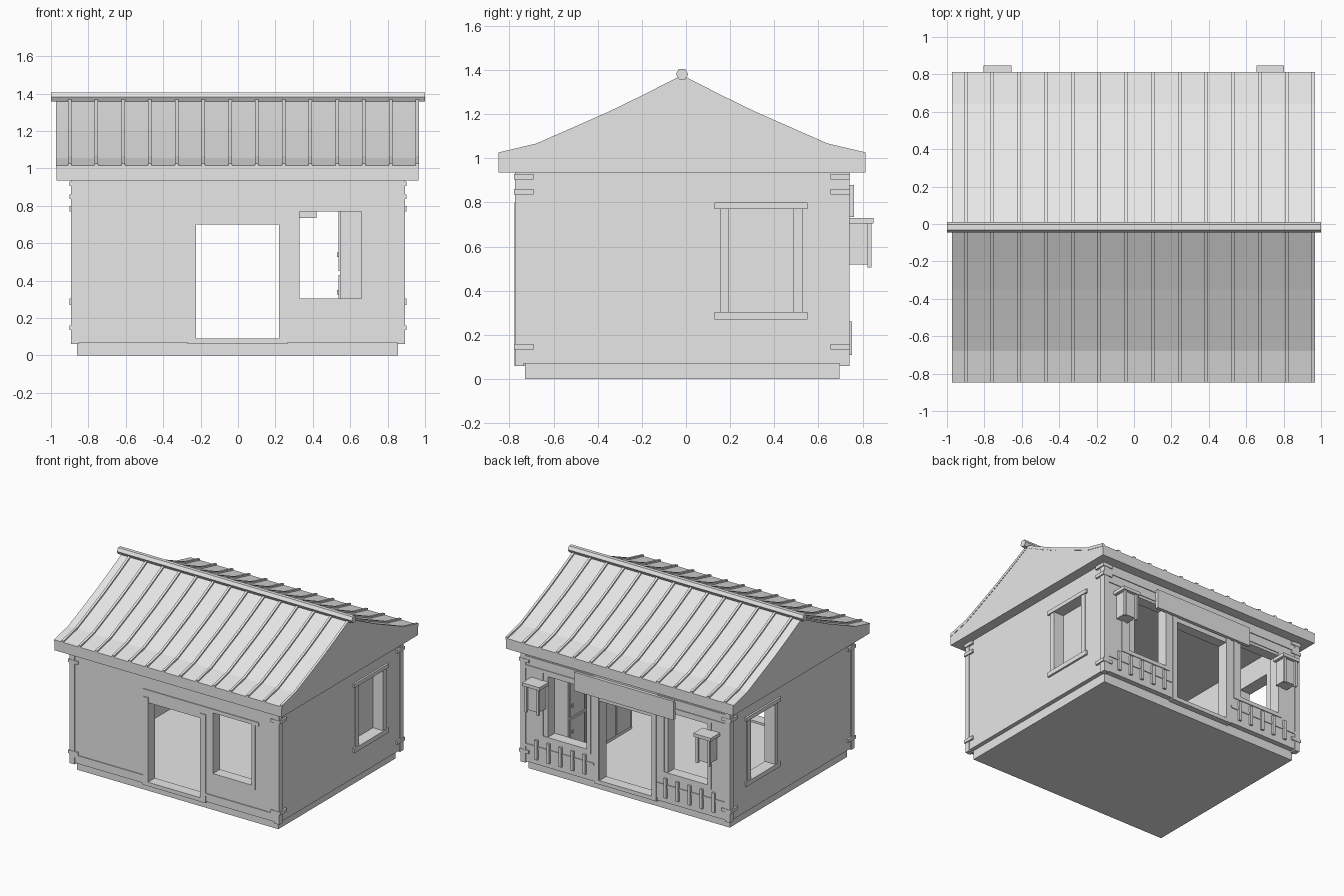
import bpy, bmesh, math
from mathutils import Vector

cube = bpy.data.objects.get("Cube")
if cube:
    bpy.data.objects.remove(cube, do_unlink=True)

grey = bpy.data.materials.new("plain_grey")
grey.use_nodes = True
grey.diffuse_color = (0.8, 0.8, 0.8, 1)
grey.node_tree.nodes["Principled BSDF"].inputs["Base Color"].default_value = (0.8, 0.8, 0.8, 1)


def finish(name, bm):
    bmesh.ops.recalc_face_normals(bm, faces=bm.faces[:])
    mesh = bpy.data.meshes.new(name)
    bm.to_mesh(mesh)
    bm.free()
    mesh.materials.append(grey)
    obj = bpy.data.objects.new(name, mesh)
    bpy.context.collection.objects.link(obj)
    return obj


def boxes(name, *spans):
    """One object from boxes given as (x0, x1, y0, y1, z0, z1)."""
    bm = bmesh.new()
    for x0, x1, y0, y1, z0, z1 in spans:
        verts = bmesh.ops.create_cube(bm, size=1)["verts"]
        for v in verts:
            v.co = Vector((x1 if v.co.x > 0 else x0,
                           y1 if v.co.y > 0 else y0,
                           z1 if v.co.z > 0 else z0))
    return finish(name, bm)


def wall(name, start, end, holes, place, depth):
    """Sheet with rectangular holes (u0, u1, z0, z1), extruded by depth."""
    us = sorted({start, end, *(u for h in holes for u in h[:2])})
    zs = sorted({BOTTOM, TOP, *(z for h in holes for z in h[2:])})
    bm = bmesh.new()
    for u0, u1 in zip(us, us[1:]):
        for z0, z1 in zip(zs, zs[1:]):
            u, z = (u0 + u1) / 2, (z0 + z1) / 2
            if not any(h[0] < u < h[1] and h[2] < z < h[3] for h in holes):
                bm.faces.new([bm.verts.new(place(*p)) for p in
                              ((u0, z0), (u1, z0), (u1, z1), (u0, z1))])
    bmesh.ops.remove_doubles(bm, verts=bm.verts[:], dist=0.0001)
    new = bmesh.ops.extrude_face_region(bm, geom=bm.faces[:])["geom"]
    bmesh.ops.translate(bm, vec=depth, verts=[g for g in new if isinstance(g, bmesh.types.BMVert)])
    return finish(name, bm)


def extrude_x(name, outline, ranges):
    """Extrude a (y, z) outline along x for each (x0, x1) range."""
    bm = bmesh.new()
    for x0, x1 in ranges:
        face = bm.faces.new([bm.verts.new((x0, y, z)) for y, z in outline])
        new = bmesh.ops.extrude_face_region(bm, geom=[face])["geom"]
        bmesh.ops.translate(bm, vec=(x1 - x0, 0, 0),
                            verts=[g for g in new if isinstance(g, bmesh.types.BMVert)])
    return finish(name, bm)


BOTTOM, TOP = 0.07, 0.94
FRONT, BACK, SIDE, THICK = -0.77, 0.735, 0.887, 0.08
door = (-0.225, 0.22, 0.09, 0.70)
window = (0.33, 0.66, 0.305, 0.77)
window_far = (-0.70, -0.36, 0.305, 0.77)
side_window = (0.195, 0.485, 0.305, 0.77)

# Base and floor
boxes("base", (-0.86, 0.855, -0.73, 0.695, 0, 0.075))
boxes("door_sills", (-0.27, 0.265, FRONT - 0.005, FRONT + THICK, 0.06, 0.09),
      (-0.27, 0.265, BACK - THICK, BACK + 0.005, 0.06, 0.09))

# Walls
wall("front_wall", -SIDE, SIDE, [door, window], lambda u, z: (u, FRONT, z), (0, THICK, 0))
wall("back_wall", -SIDE, SIDE, [door, window, window_far],
     lambda u, z: (u, BACK, z), (0, -THICK, 0))
for side, label in ((1, "right"), (-1, "left")):
    wall(label + "_wall", FRONT + THICK, BACK - THICK, [side_window],
         lambda u, z: (side * SIDE, u, z), (-side * THICK, 0, 0))


def sided(side, near, far):
    return tuple(sorted((side * near, side * far)))


# Corner posts, wrapping brackets and side window frames
for side, label in ((1, "right"), (-1, "left")):
    post = sided(side, 0.85, 0.893)
    boxes(label + "_corner_posts", (*post, -0.775, -0.735, 0.06, TOP),
          (*post, 0.695, 0.74, 0.06, TOP))
    wrap = sided(side, 0.82, 0.902)
    boxes(label + "_corner_brackets",
          *[(*wrap, y0, y1, z, z + 0.025) for z in (0.135, 0.835, 0.905)
            for y0, y1 in ((-0.778, -0.69), (0.655, 0.743))])
    cap, strip = sided(side, 0.82, 0.902), sided(side, 0.82, 0.894)
    boxes(label + "_window_frame", (*cap, 0.13, 0.55, 0.77, 0.80),
          (*cap, 0.13, 0.55, 0.27, 0.305),
          (*strip, 0.155, 0.195, 0.305, 0.77), (*strip, 0.485, 0.53, 0.305, 0.77))

# Thin timber trim on the front
f0, f1 = FRONT - 0.006, FRONT + 0.01
boxes("front_trim", (-0.27, 0.72, f0, f1, 0.772, 0.80),
      (-0.265, -0.225, f0, f1, 0.06, 0.74), (0.22, 0.265, f0, f1, 0.06, 0.74),
      (-0.85, -0.265, f0, f1, 0.115, 0.135), (0.265, 0.85, f0, f1, 0.115, 0.135),
      (0.30, 0.33, f0, f1, 0.275, 0.772), (0.66, 0.69, f0, f1, 0.275, 0.772),
      (0.33, 0.66, f0, f1, 0.275, 0.305))

# Thin trim, balusters and signboard on the back
b0, b1 = BACK - 0.01, BACK + 0.006
trim = []
for side in (1, -1):
    trim += [(*sided(side, 0.225, 0.265), b0, b1, 0.06, 0.74),
             (*sided(side, 0.27, 0.85), b0, b1, 0.79, 0.815),
             (*sided(side, 0.27, 0.85), b0, b1, 0.86, 0.885),
             (*sided(side, 0.27, 0.85), b0, b1, 0.19, 0.21),
             (*sided(side, 0.295, 0.33), b0, b1, 0.275, 0.79),
             (*sided(side, 0.70, 0.73), b0, b1, 0.275, 0.79),
             (*sided(side, 0.33, 0.70), b0, b1, 0.275, 0.305)]
boxes("back_trim", *trim)
boxes("balusters", *[(side * x - 0.012, side * x + 0.012, b0, BACK + 0.016, 0.11, 0.26)
                     for side in (1, -1) for x in (0.345, 0.447, 0.55, 0.652, 0.755)])
boxes("signboard", (-0.425, 0.42, BACK, 0.76, 0.735, 0.88))

# Hanging lanterns
for x, label in ((0.728, "right"), (-0.73, "left")):
    boxes(label + "_lantern", (x - 0.05, x + 0.05, BACK, 0.825, 0.52, 0.71),
          (x - 0.074, x + 0.074, BACK, 0.848, 0.705, 0.73),
          *[(x + s * 0.05 - 0.009, x + s * 0.05 + 0.009, 0.822, 0.84, 0.505, 0.707)
            for s in (-1, 1)])

# Cabinet against the right wall, with doors and handles
doors = [(-0.10 + i * 0.19, 0.07 + i * 0.19) for i in range(4)]
boxes("cabinet", (0.545, 0.81, -0.12, 0.655, 0.07, 0.82),
      *[(0.537, 0.55, a, b, z0, z1) for a, b in doors
        for z0, z1 in ((0.10, 0.43), (0.45, 0.80))])
boxes("cabinet_handles", *[(0.529, 0.54, b - 0.03, b - 0.015, z, z + 0.025)
                           for a, b in doors for z in (0.325, 0.525)])

# Roof: a solid gable body, a thin covering sheet, ribs and a ridge pole
RIDGE_Y = -0.018
curve = [(0, 1.355), (0.17, 1.268), (0.33, 1.19), (0.50, 1.115), (0.66, 1.045), (0.83, 1.005)]


def roof_line(lift):
    left = [(RIDGE_Y - u, z + lift) for u, z in reversed(curve)]
    return left + [(RIDGE_Y + u, z + lift) for u, z in curve[1:]]


eaves = [(RIDGE_Y + 0.83, 0.935), (RIDGE_Y - 0.83, 0.935)]
extrude_x("roof_body", roof_line(0) + eaves, [(-0.97, 0.965)])
extrude_x("roof_sheet", roof_line(0.01) + roof_line(-0.002)[::-1], [(-0.973, 0.967)])
ribs = [-0.9 + i * 0.143 for i in range(14)]
extrude_x("roof_ribs", roof_line(0.022) + roof_line(0)[::-1],
          [(x - 0.009, x + 0.009) for x in ribs])
hexagon = [(RIDGE_Y + 0.028 * math.cos(a), 1.381 + 0.028 * math.sin(a))
           for a in (i * math.pi / 3 for i in range(6))]
extrude_x("ridge_pole", hexagon, [(-1, 1)])
